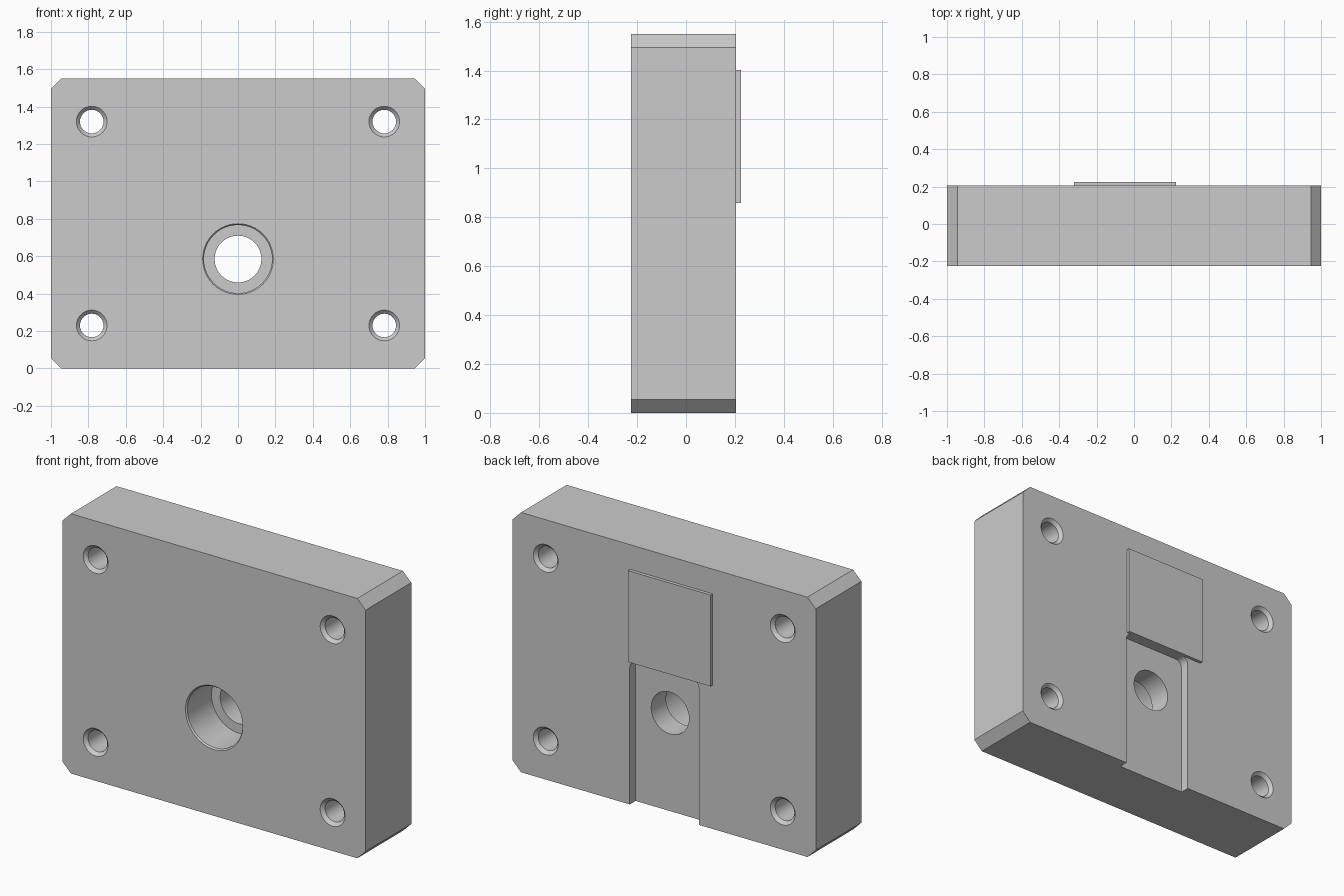
import bpy, bmesh, math

if "Cube" in bpy.data.objects:
    bpy.data.objects.remove(bpy.data.objects["Cube"])

FRONT, BACK = -0.225, 0.205


def finish(name, bm):
    bmesh.ops.recalc_face_normals(bm, faces=bm.faces)
    mesh = bpy.data.meshes.new(name)
    bm.to_mesh(mesh)
    bm.free()
    ob = bpy.data.objects.new(name, mesh)
    bpy.context.collection.objects.link(ob)
    return ob


def extrude_profile(name, points, y0, y1):
    """Extrude an (x, z) outline from y0 to y1."""
    bm = bmesh.new()
    face = bm.faces.new([bm.verts.new((x, y0, z)) for x, z in points])
    new = bmesh.ops.extrude_face_region(bm, geom=[face])["geom"]
    verts = [v for v in new if isinstance(v, bmesh.types.BMVert)]
    bmesh.ops.translate(bm, verts=verts, vec=(0, y1 - y0, 0))
    return finish(name, bm)


def bore(name, x, z, profile, sides=48):
    """Turned solid along y from (radius, y) pairs."""
    bm = bmesh.new()
    rings = []
    for r, y in profile:
        rings.append([bm.verts.new((x + r * math.cos(math.tau * i / sides), y,
                                    z + r * math.sin(math.tau * i / sides)))
                      for i in range(sides)])
    for a, b in zip(rings, rings[1:]):
        for i in range(sides):
            j = (i + 1) % sides
            bm.faces.new((a[i], a[j], b[j], b[i]))
    bm.faces.new(rings[0])
    bm.faces.new(rings[-1])
    return finish(name, bm)


# Plate with clipped corners
c, h = 0.055, 1.55
plate = extrude_profile("plate", [
    (-1 + c, 0), (1 - c, 0), (1, c), (1, h - c),
    (1 - c, h), (-1 + c, h), (-1, h - c), (-1, c)], FRONT, BACK)

cutters = []

# Channel in the back, open at the bottom, rounded at the top
w, top, r = 0.228, 0.86, 0.045
arc = [(w - r + r * math.cos(a), top - r + r * math.sin(a))
       for a in (math.pi / 2 * i / 8 for i in range(9))]
outline = [(w, -0.1)] + arc + [(-x, z) for x, z in reversed(arc)] + [(-w, -0.1)]
cutters.append(extrude_profile("channel_cutter", outline, BACK - 0.055, BACK + 0.1))

# Stepped centre hole, wide at the front with a fine chamfer
cutters.append(bore("centre_hole_cutter", 0, 0.585, [
    (0.24, FRONT - 0.058), (0.182, FRONT + 0.008 - 0.008 + 0.008),
    (0.182, 0.01), (0.125, 0.01), (0.125, BACK + 0.1)]))

# Four corner holes, countersunk on both faces
ri, d, e = 0.063, 0.019, 0.03
for x in (-0.782, 0.782):
    for z in (0.23, 1.32):
        cutters.append(bore("corner_hole_cutter", x, z, [
            (ri + d + e, FRONT - e), (ri, FRONT + d),
            (ri, BACK - d), (ri + d + e, BACK + e)]))

for cutter in cutters:
    cutter.hide_render = True
    mod = plate.modifiers.new("cut", 'BOOLEAN')
    mod.operation = 'DIFFERENCE'
    mod.solver = 'EXACT'
    mod.object = cutter

# Apply the cuts, then drop the cutters
bpy.context.view_layer.update()
dg = bpy.context.evaluated_depsgraph_get()
cut_mesh = bpy.data.meshes.new_from_object(plate.evaluated_get(dg))
plate.modifiers.clear()
plate.data = cut_mesh
for cutter in cutters:
    bpy.data.objects.remove(cutter)

# Thin raised pad above the channel
extrude_profile("raised_pad", [(-0.32, 0.858), (0.225, 0.858),
                               (0.225, 1.403), (-0.32, 1.403)],
                BACK - 0.01, 0.225)

# Smooth bores, sharp edges elsewhere
bpy.ops.object.select_all(action='DESELECT')
plate.select_set(True)
bpy.context.view_layer.objects.active = plate
bpy.ops.object.shade_smooth_by_angle(angle=math.radians(25))
